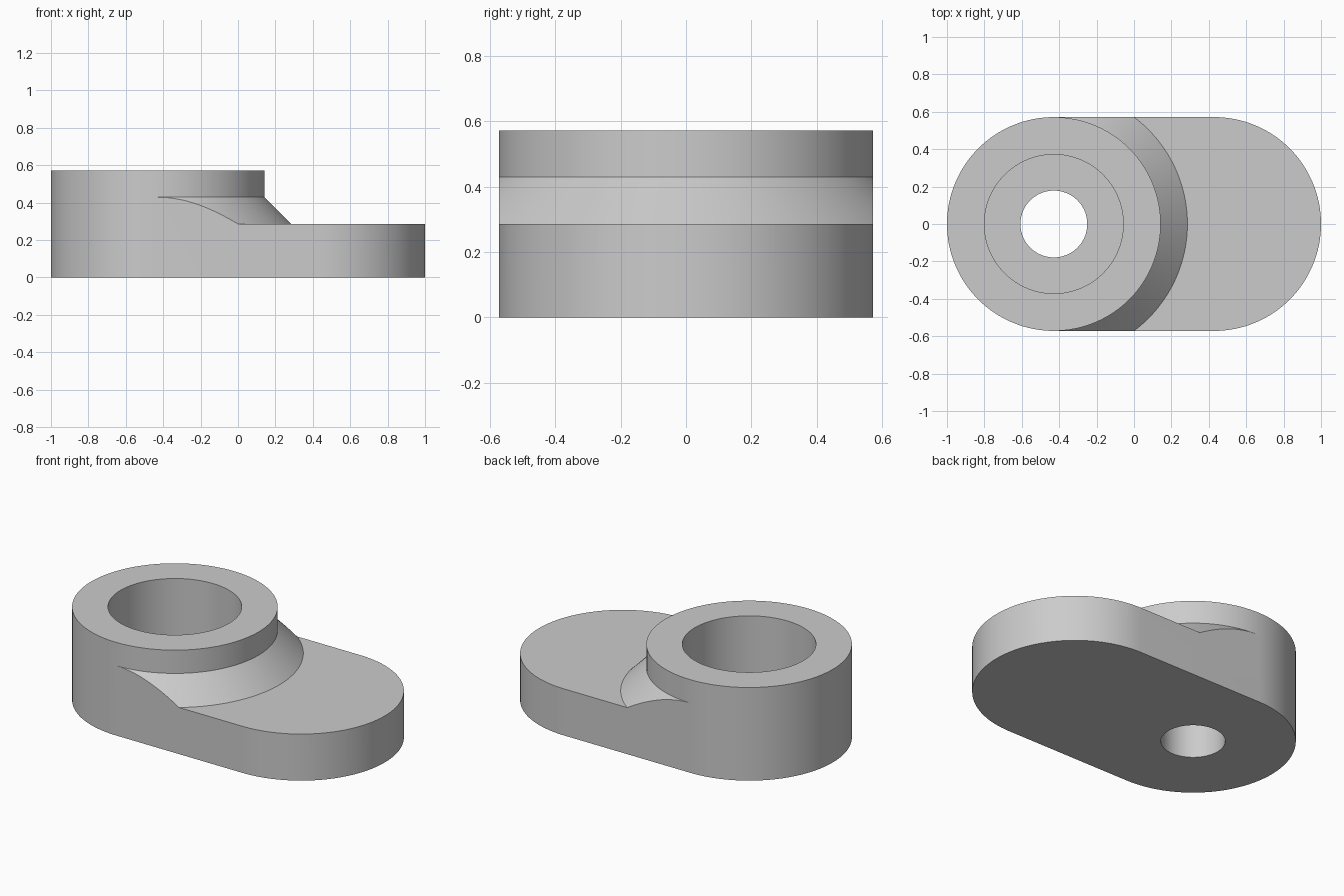
import bpy, bmesh, math

if "Cube" in bpy.data.objects:
    bpy.data.objects.remove(bpy.data.objects["Cube"], do_unlink=True)

U = 1 / 14                 # drawing unit
R, CX = 8 * U, 6 * U       # end radius and end centre offset
HEIGHT, BASE = 8 * U, 4 * U
SEG = 64                   # segments per half turn

grey = bpy.data.materials.new("plain grey")
grey.use_nodes = True
grey.diffuse_color = (0.6, 0.6, 0.6, 1)
grey.node_tree.nodes["Principled BSDF"].inputs["Base Color"].default_value = (0.6, 0.6, 0.6, 1)


def arc(cx, r, start, end, steps):
    angles = [math.radians(start + (end - start) * i / steps) for i in range(steps + 1)]
    return [(cx + r * math.cos(a), r * math.sin(a)) for a in angles]


def make_object(name, bm):
    bmesh.ops.recalc_face_normals(bm, faces=bm.faces)
    mesh = bpy.data.meshes.new(name)
    bm.to_mesh(mesh)
    bm.free()
    mesh.materials.append(grey)
    obj = bpy.data.objects.new(name, mesh)
    bpy.context.collection.objects.link(obj)
    return obj


def prism(name, outline, z0, z1):
    bm = bmesh.new()
    low = [bm.verts.new((x, y, z0)) for x, y in outline]
    high = [bm.verts.new((x, y, z1)) for x, y in outline]
    bm.faces.new(low)
    bm.faces.new(high)
    for i in range(len(low)):
        j = (i + 1) % len(low)
        bm.faces.new((low[i], low[j], high[j], high[i]))
    return make_object(name, bm)


def half_ring(name, profile):
    # closed (radius, z) profile swept half a turn about the boss axis
    bm = bmesh.new()
    rows = [[bm.verts.new((x, y, z)) for x, y in arc(-CX, r, -90, 90, SEG)]
            for r, z in profile]
    for k in range(len(rows)):
        a, b = rows[k], rows[(k + 1) % len(rows)]
        for i in range(SEG):
            bm.faces.new((a[i], a[i + 1], b[i + 1], b[i]))
    for end in (0, SEG):
        bm.faces.new([row[end] for row in rows])
    return make_object(name, bm)


def cut(target, cutter):
    mod = target.modifiers.new(cutter.name, "BOOLEAN")
    mod.operation, mod.solver, mod.object = "DIFFERENCE", "EXACT", cutter
    bpy.context.view_layer.objects.active = target
    bpy.ops.object.modifier_apply(modifier=mod.name)
    bpy.data.objects.remove(cutter, do_unlink=True)


# Rounded block
body = prism("link_body", arc(CX, R, -90, 90, SEG) + arc(-CX, R, 90, 270, SEG), 0, HEIGHT)

# Lower the arm, leaving the round boss and its conical shoulder
cut(body, half_ring("arm_cutter", [(R, 1), (R, 6 * U), (10 * U, BASE), (2, BASE), (2, 1)]))

# Wide counterbore and narrow through hole
cut(body, prism("counterbore", arc(-CX, 5.2 * U, 0, 360, 2 * SEG)[:-1], 3 * U, 1))
cut(body, prism("through_hole", arc(-CX, 2.5 * U, 0, 360, 2 * SEG)[:-1], -1, 4 * U))

bpy.ops.object.select_all(action="DESELECT")
body.select_set(True)
bpy.context.view_layer.objects.active = body
bpy.ops.object.shade_smooth_by_angle(angle=math.radians(30))
